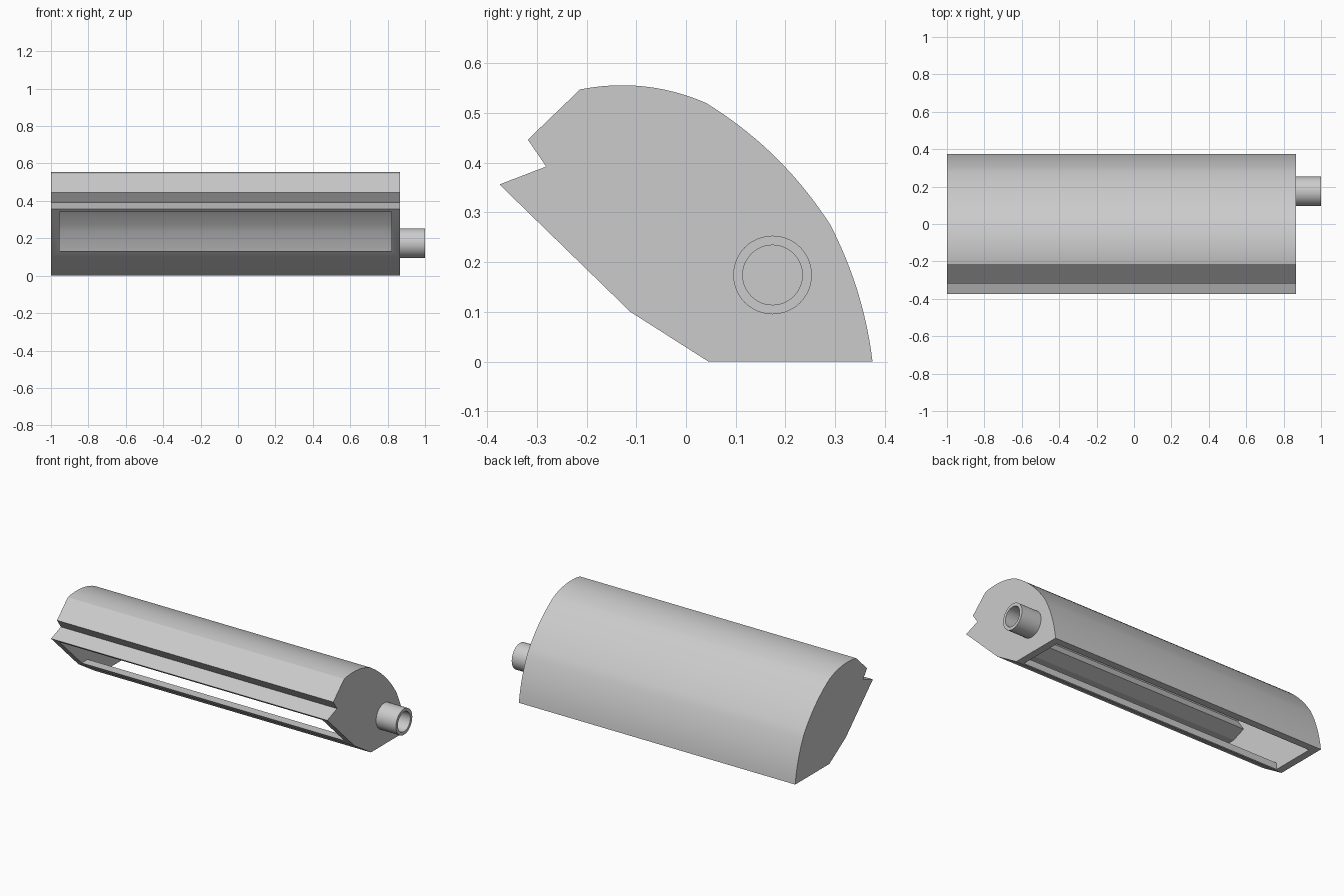
import bpy
import bmesh
import math
from mathutils import Vector

if "Cube" in bpy.data.objects:
    bpy.data.objects.remove(bpy.data.objects["Cube"], do_unlink=True)

LEFT, RIGHT, TIP = -1.0, 0.866, 1.0
WALL, END_WALL = 0.04, 0.045
IN_LEFT, IN_RIGHT = LEFT + END_WALL, RIGHT - END_WALL

grey = bpy.data.materials.new("plain grey")
grey.use_nodes = True
grey.diffuse_color = (0.6, 0.6, 0.6, 1)
grey.node_tree.nodes["Principled BSDF"].inputs["Base Color"].default_value = (0.6, 0.6, 0.6, 1)


def arc(start, end, bulge, steps):
    """Shallow curve in (y, z), bulging to the right of travel; omits the end."""
    p, q = Vector(start), Vector(end)
    d = (q - p).normalized()
    out = Vector((d.y, -d.x))
    return [p.lerp(q, i / steps) + out * 4 * bulge * (i / steps) * (1 - i / steps)
            for i in range(steps)]


def inset(points, t):
    """Mitred inward offset of a counter-clockwise outline."""
    result = []
    for i, p in enumerate(points):
        a = (p - points[i - 1]).normalized()
        b = (points[(i + 1) % len(points)] - p).normalized()
        n1, n2 = Vector((-a.y, a.x)), Vector((-b.y, b.x))
        result.append(p + (n1 + n2) * t / (1 + n1.dot(n2)))
    return result


def circle(radius, steps=48):
    angles = [math.tau * i / steps for i in range(steps)]
    return [(0.174 + radius * math.cos(a), 0.174 + radius * math.sin(a)) for a in angles]


def ring(bm, points, x):
    return [bm.verts.new((x, p[0], p[1])) for p in points]


def strip(bm, a, b, skip=()):
    """Join two matching rings with quads, leaving out the edges that start at skip."""
    for i in range(len(a)):
        if i not in skip:
            j = (i + 1) % len(a)
            bm.faces.new((a[i], a[j], b[j], b[i]))


def fill(bm, *loops):
    """Flat face bounded by the first loop, with the other loops as holes."""
    edges = []
    for loop in loops:
        for i, v in enumerate(loop):
            pair = (loop[i - 1], v)
            edges.append(bm.edges.get(pair) or bm.edges.new(pair))
    bmesh.ops.triangle_fill(bm, edges=edges, use_beauty=True)


def finish(bm, name):
    bmesh.ops.recalc_face_normals(bm, faces=bm.faces[:])
    mesh = bpy.data.meshes.new(name)
    bm.to_mesh(mesh)
    bm.free()
    mesh.materials.append(grey)
    obj = bpy.data.objects.new(name, mesh)
    bpy.context.collection.objects.link(obj)
    bpy.ops.object.select_all(action="DESELECT")
    obj.select_set(True)
    bpy.context.view_layer.objects.active = obj
    bpy.ops.object.shade_smooth_by_angle(angle=math.radians(20))


# Outer outline: curved back and top, notched front lip, sloping underside
outline = arc((0.375, 0), (0.29, 0.275), 0.013, 12)
outline += arc((0.29, 0.275), (0.04, 0.52), 0.02, 14)
outline += arc((0.04, 0.52), (-0.213, 0.547), 0.0197, 12)
outline += [Vector(p) for p in ((-0.213, 0.547), (-0.318, 0.446), (-0.281, 0.392),
                                (-0.375, 0.356), (-0.112, 0.1), (0.045, 0))]
count = len(outline)
slope, base = count - 3, count - 1

# Chamber outline: inset shell that breaks through the front slope and the floor
inner = inset(outline, WALL)
lip, sill, floor = inner[-3:]


def on_slope(z):
    top, bottom = outline[slope], outline[slope + 1]
    return top.lerp(bottom, (top.y - z) / (top.y - bottom.y))


chamber = inner[:-2] + [on_slope(lip.y), on_slope(sill.y), sill, floor,
                        Vector((floor.x, 0)), Vector((inner[0].x, 0))]
slot, mouth = len(inner) - 2, len(inner) + 2

# Housing: outer skin, chamber lining, framed openings and end walls
bm = bmesh.new()
out_l, out_r = ring(bm, outline, LEFT), ring(bm, outline, RIGHT)
in_l, in_r = ring(bm, chamber, IN_LEFT), ring(bm, chamber, IN_RIGHT)
strip(bm, out_l, out_r, skip=(slope, base))
strip(bm, in_l, in_r, skip=(slot, mouth))
for o, i in ((slope, slot), (base, mouth)):
    p = (o + 1) % count
    frame = (out_l[o], out_l[p], out_r[p], out_r[o])
    hole = (in_l[i], in_l[i + 1], in_r[i + 1], in_r[i])
    strip(bm, frame, hole)
fill(bm, out_l)
fill(bm, in_l)
fill(bm, out_r, ring(bm, circle(0.079), RIGHT))
fill(bm, in_r, ring(bm, circle(0.06), IN_RIGHT))
finish(bm, "housing")

# Side pipe: outer tube, rim and bore leading into the chamber
bm = bmesh.new()
rings = [ring(bm, circle(r), x) for r, x in
         ((0.079, RIGHT), (0.079, TIP), (0.06, TIP), (0.06, IN_RIGHT))]
for a, b in zip(rings, rings[1:]):
    strip(bm, a, b)
finish(bm, "side_pipe")
